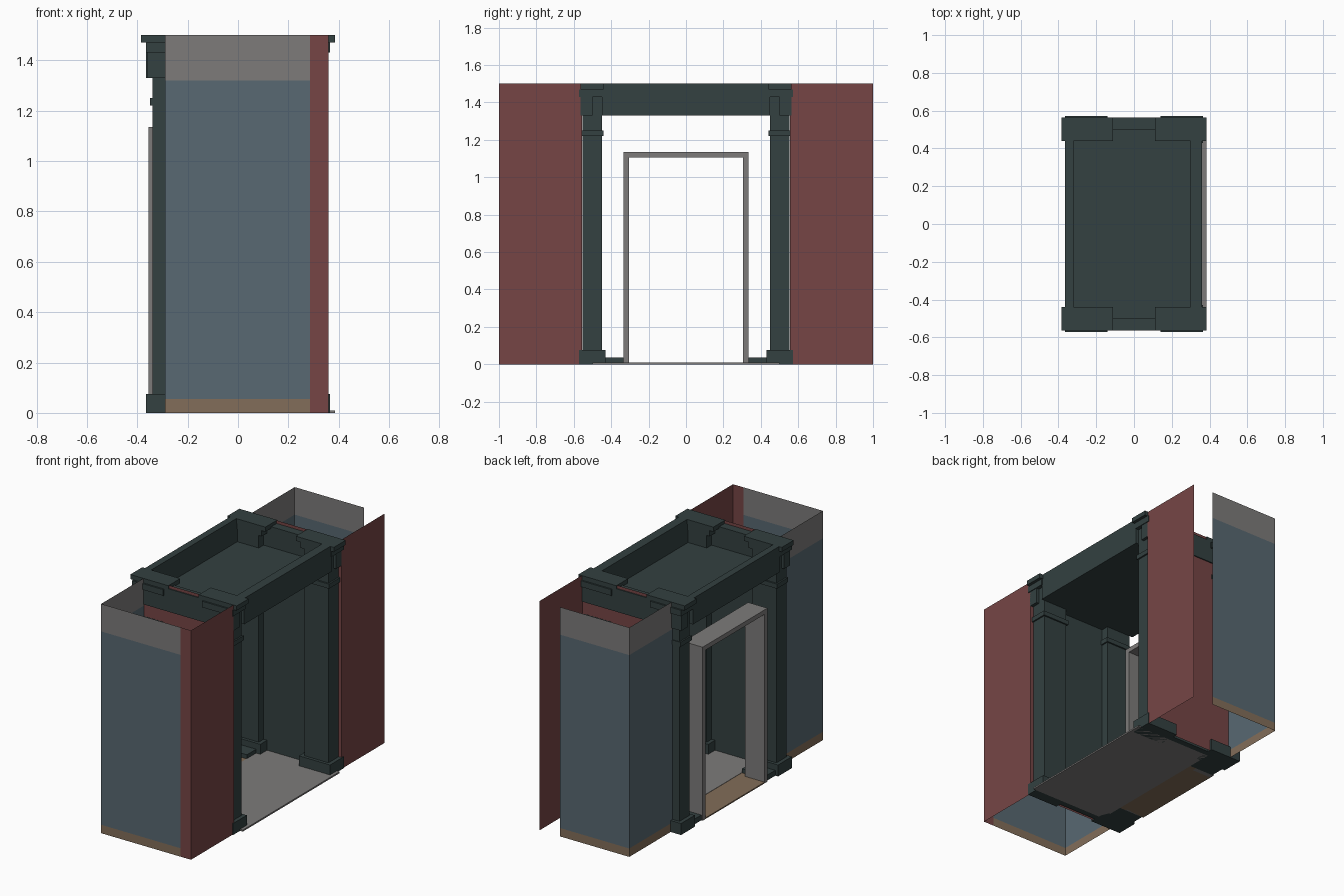
import bpy, bmesh

if "Cube" in bpy.data.objects:
    bpy.data.objects.remove(bpy.data.objects["Cube"])


def material(name, rgb):
    m = bpy.data.materials.new(name)
    m.diffuse_color = (*rgb, 1)
    m.use_nodes = True
    m.node_tree.nodes["Principled BSDF"].inputs["Base Color"].default_value = m.diffuse_color
    return m


GREEN = material("dark green paint", (0.033, 0.052, 0.052))
RED = material("brick red", (0.180, 0.060, 0.060))
BLUE = material("slate blue plaster", (0.098, 0.140, 0.168))
GREY = material("stone grey", (0.205, 0.198, 0.195))
TAN = material("tan wood", (0.225, 0.155, 0.100))


def finish(name, bm, mats):
    me = bpy.data.meshes.new(name)
    bm.to_mesh(me)
    bm.free()
    for m in mats:
        me.materials.append(m)
    ob = bpy.data.objects.new(name, me)
    bpy.context.collection.objects.link(ob)
    return ob


def add_box(bm, x, y, z):
    """Box from (min, max) ranges."""
    x, y, z = sorted(x), sorted(y), sorted(z)
    for v in bmesh.ops.create_cube(bm, size=1)["verts"]:
        v.co = [r[0] if c < 0 else r[1] for c, r in zip(v.co, (x, y, z))]


def box(name, x, y, z, mat):
    bm = bmesh.new()
    add_box(bm, x, y, z)
    return finish(name, bm, [mat])


def sheet(name, path, bands):
    """Thin upright wall along a plan path, split in colour bands by height."""
    bm = bmesh.new()
    z0 = 0
    for i, (z1, _) in enumerate(bands):
        for (ax, ay), (bx, by) in zip(path, path[1:]):
            f = bm.faces.new([bm.verts.new(p) for p in
                              ((ax, ay, z0), (bx, by, z0), (bx, by, z1), (ax, ay, z1))])
            f.material_index = i
        z0 = z1
    bmesh.ops.remove_doubles(bm, verts=bm.verts, dist=1e-5)
    return finish(name, bm, [m for _, m in bands])


# Pillars: plinth, shaft, neck ring and stepped capital
PILLAR = [  # x range, y range, z range
    ((0.14, 0.365), (0.43, 0.573), (0, 0.075)),
    ((0.165, 0.34), (0.45, 0.553), (0.075, 1.43)),
    ((0.155, 0.35), (0.44, 0.557), (1.22, 1.25)),
    ((0.14, 0.365), (0.445, 0.573), (1.43, 1.47)),
    ((0.11, 0.385), (0.44, 0.563), (1.47, 1.5)),
]
for sx, xname in ((1, "front"), (-1, "rear")):
    for sy, yname in ((-1, "left"), (1, "right")):
        bm = bmesh.new()
        for x, y, z in PILLAR:
            add_box(bm, [sx * v for v in x], [sy * v for v in y], z)
        finish(f"{xname}_{yname}_pillar", bm, [GREEN])

# Beams and ceiling, a shallow open tray on top
box("front_beam", (0.30, 0.36), (-0.45, 0.45), (1.33, 1.5), GREEN)
box("rear_beam", (-0.365, -0.32), (-0.45, 0.45), (1.33, 1.5), GREEN)
box("ceiling", (-0.34, 0.32), (-0.5, 0.5), (1.33, 1.345), GREEN)

BANDS = [(0.055, TAN), (1.32, BLUE), (1.5, GREY)]
for s, side in ((-1, "left"), (1, "right")):
    box(f"{side}_beam", (-0.36, 0.36), (s * 0.50, s * 0.563), (1.33, 1.48), GREEN)
    # Inner panel with the red shop wall behind it
    box(f"{side}_inner_panel", (-0.29, 0.33), (s * 0.50, s * 0.54), (0, 1.33), GREEN)
    sheet(f"{side}_red_wall", [(-0.29, s * 0.556), (0.36, s * 0.556), (0.36, s * 1.0)],
          [(1.5, RED)])
    # Room walls with skirting and frieze
    end = 0.285 if s < 0 else 0.21
    sheet(f"{side}_room_wall", [(-0.29, s * 0.556), (-0.29, s * 1.0), (end, s * 1.0)], BANDS)
    # Door side skirting and jamb
    box(f"{side}_skirting", (-0.345, -0.17), (s * 0.335, s * 0.44), (0, 0.035), GREEN)
    box(f"{side}_door_jamb", (-0.355, -0.215), (s * 0.305, s * 0.335), (0, 1.105), GREY)

# Red return strip at the end of the left wall
sheet("left_red_return", [(0.285, -1.0), (0.36, -1.0)], [(1.5, RED)])

# Door head, threshold and floor
box("door_head", (-0.355, -0.215), (-0.335, 0.335), (1.105, 1.135), GREY)
box("threshold", (-0.355, -0.17), (-0.335, 0.335), (0, 0.008), TAN)
box("floor", (-0.17, 0.385), (-0.5, 0.5), (0, 0.01), GREY)
